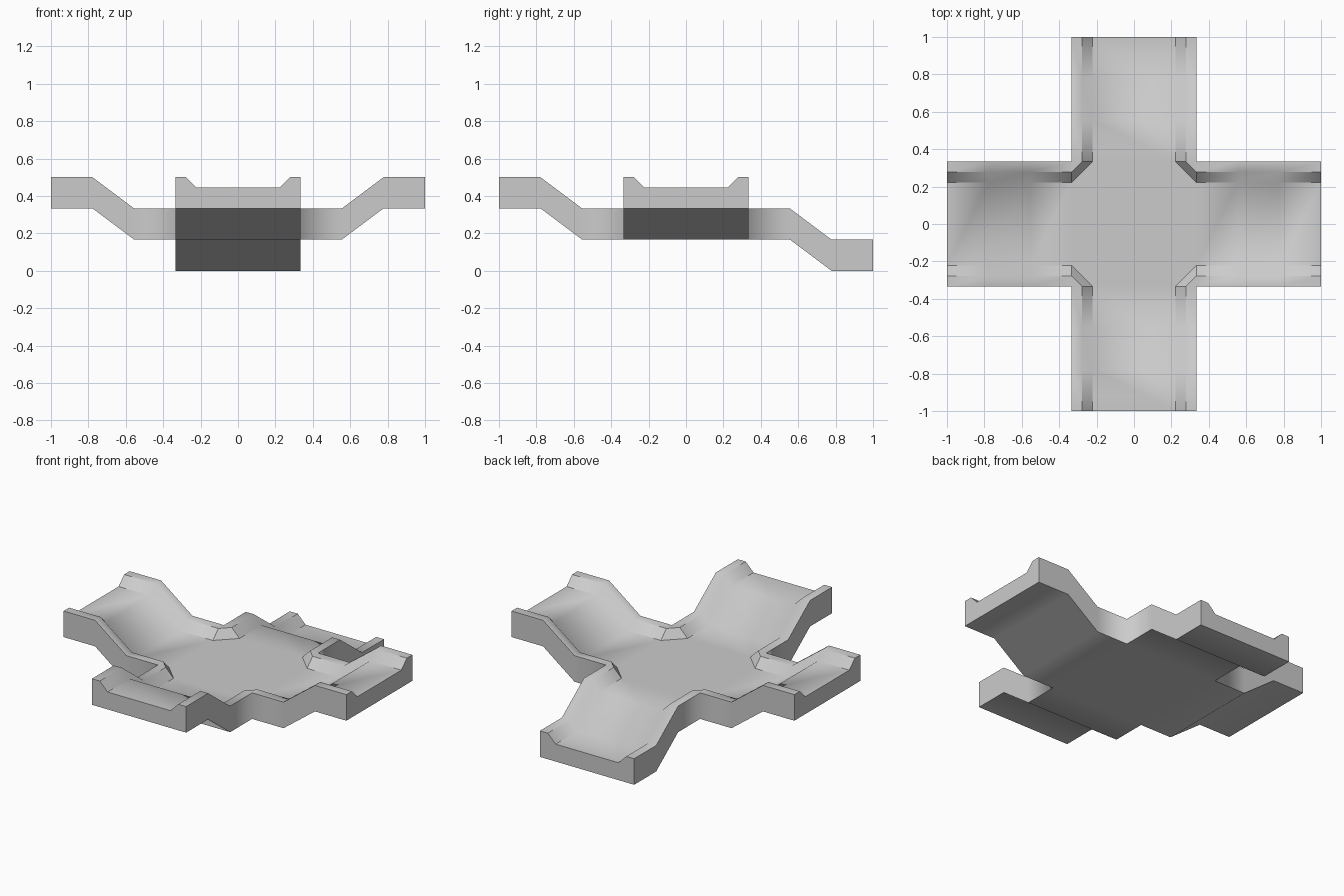
import bpy, bmesh
from math import radians
from mathutils import Vector

if "Cube" in bpy.data.objects:
    bpy.data.objects.remove(bpy.data.objects["Cube"])

H, R, F = 1 / 3, 5 / 18, 2 / 9          # half width, rim edge, floor edge
THICK, LIP, MID = 1 / 6, 1 / 18, 1 / 3  # slab height, rim height, mid level
PROFILE = [(-H, -THICK), (-H, 0), (-R, 0), (-F, -LIP),
           (F, -LIP), (R, 0), (H, 0), (H, -THICK)]
PATH = [(1 / 3, 0), (5 / 9, 0), (7 / 9, 1), (1, 1)]   # distance, share of rise
RISES = [1 / 6, -1 / 6, 1 / 6, 1 / 6]                 # right, back, left, front

bm = bmesh.new()


def turn(x, y, k):
    for _ in range(k):
        x, y = -y, x
    return x, y


# Channel arms swept along a sloped path
starts = []
for k, rise in enumerate(RISES):
    rings = []
    for t, s in PATH:
        rings.append([bm.verts.new((*turn(t, u, k), MID + s * rise + dz))
                      for u, dz in PROFILE])
    for a, b in zip(rings, rings[1:]):
        for i in range(8):
            j = (i + 1) % 8
            bm.faces.new((a[i], b[i], b[j], a[j]))
    bm.faces.new(rings[-1])
    starts.append(rings[0])

# Crossing: floor, underside and bevelled corner rims
bm.faces.new([v for r in starts for v in (r[3], r[4])])
bm.faces.new([r[7] for r in reversed(starts)])
bevels = []
for k in range(4):
    a, b = starts[k], starts[(k + 1) % 4]
    bevels.append(bm.faces.new((a[4], a[5], b[2], b[3])))
    bm.faces.new((a[5], a[6], b[2]))
bevel_mids = [f.calc_center_median() for f in bevels]

bmesh.ops.remove_doubles(bm, verts=bm.verts, dist=1e-4)
bmesh.ops.recalc_face_normals(bm, faces=bm.faces)

# Smooth bends along the arms and inner wall corners, crisp rims
for f in bm.faces:
    f.smooth = True
for e in bm.edges:
    corner = all((v.co.xy - Vector((H if v.co.x > 0 else -H,
                                    H if v.co.y > 0 else -H))).length < 1e-3
                 for v in e.verts)
    upright = corner and (e.verts[0].co.xy - e.verts[1].co.xy).length < 1e-3
    at_bevel = any((f.calc_center_median() - m).length < 1e-4
                   for f in e.link_faces for m in bevel_mids)
    e.smooth = upright or (not at_bevel and e.calc_face_angle(3.2) < radians(40))

mesh = bpy.data.meshes.new("crossing_channel")
bm.to_mesh(mesh)
bm.free()
bpy.context.collection.objects.link(bpy.data.objects.new("crossing_channel", mesh))
